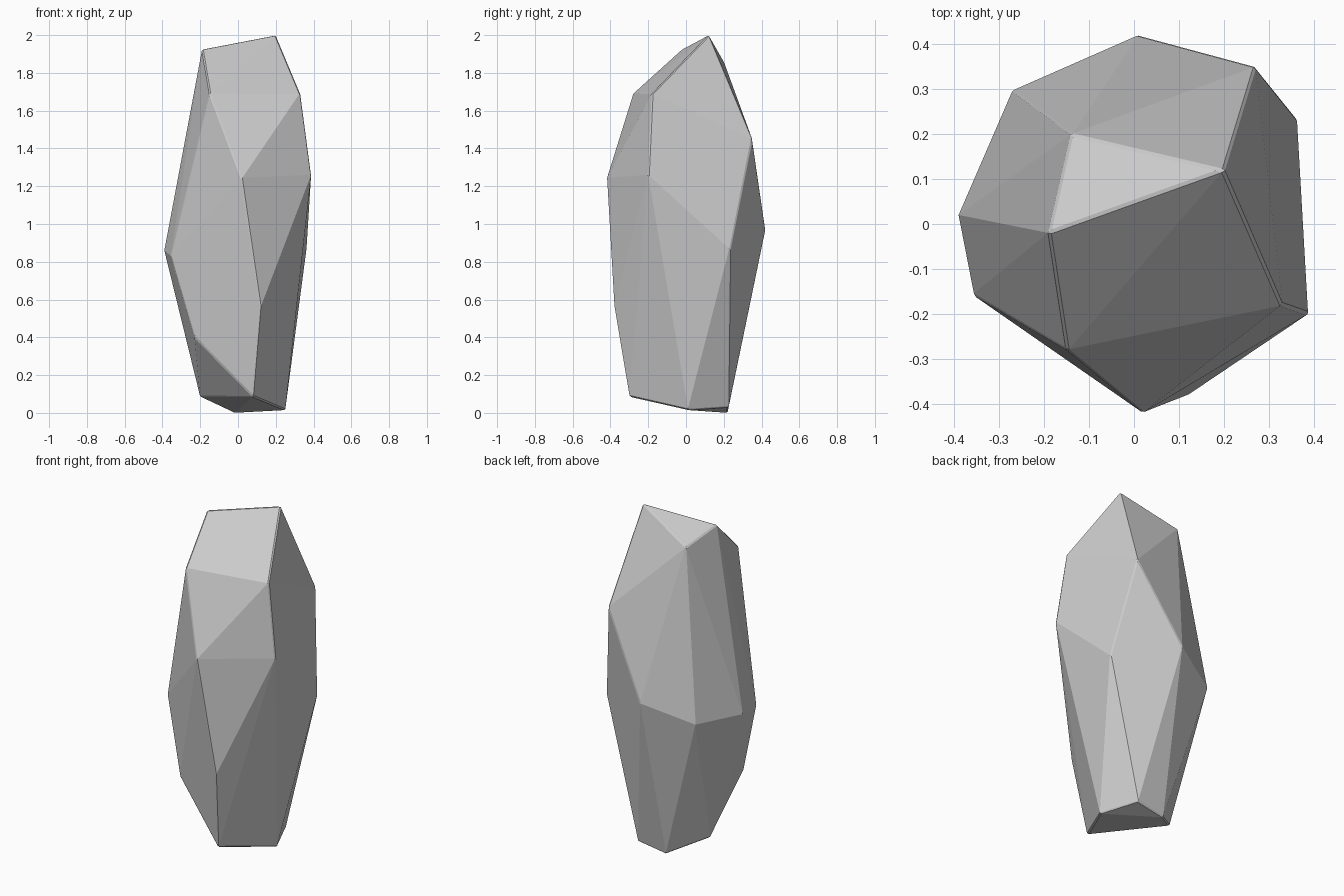
import bpy, bmesh, math

if "Cube" in bpy.data.objects:
    bpy.data.objects.remove(bpy.data.objects["Cube"])

# Corner points of the faceted stone, from crown to base
crown = [(.2, .12, 2.0), (-.19, -.02, 1.925), (-.14, .2, 1.86)]
shoulder = [(-.15, -.28, 1.69), (.33, -.18, 1.69), (.27, .35, 1.45)]
girdle = [(.02, -.42, 1.24), (.387, -.2, 1.26), (.363, .235, .87), (.01, .42, .97),
          (-.27, .297, .87), (-.39, .02, .86), (-.355, -.16, .83)]
lower = [(.12, -.38, .56), (-.23, -.22, .4)]
base = [(.08, -.3, .085), (-.2, .06, .085), (-.02, .22, 0), (.16, .225, .03), (.25, .01, .015)]

# Stone body: convex hull through the corners
bm = bmesh.new()
for p in crown + shoulder + girdle + lower + base:
    bm.verts.new(p)
bmesh.ops.convex_hull(bm, input=bm.verts[:])
bmesh.ops.dissolve_limit(bm, angle_limit=math.radians(2), verts=bm.verts[:], edges=bm.edges[:])
bmesh.ops.recalc_face_normals(bm, faces=bm.faces[:])
mesh = bpy.data.meshes.new("rock")
bm.to_mesh(mesh)
bm.free()
rock = bpy.data.objects.new("rock", mesh)
bpy.context.collection.objects.link(rock)

# Thin worn chamfer on the sharper edges
bevel = rock.modifiers.new("worn_edges", 'BEVEL')
bevel.width = .006
bevel.segments = 1
bevel.limit_method = 'ANGLE'
bevel.angle_limit = math.radians(35)
